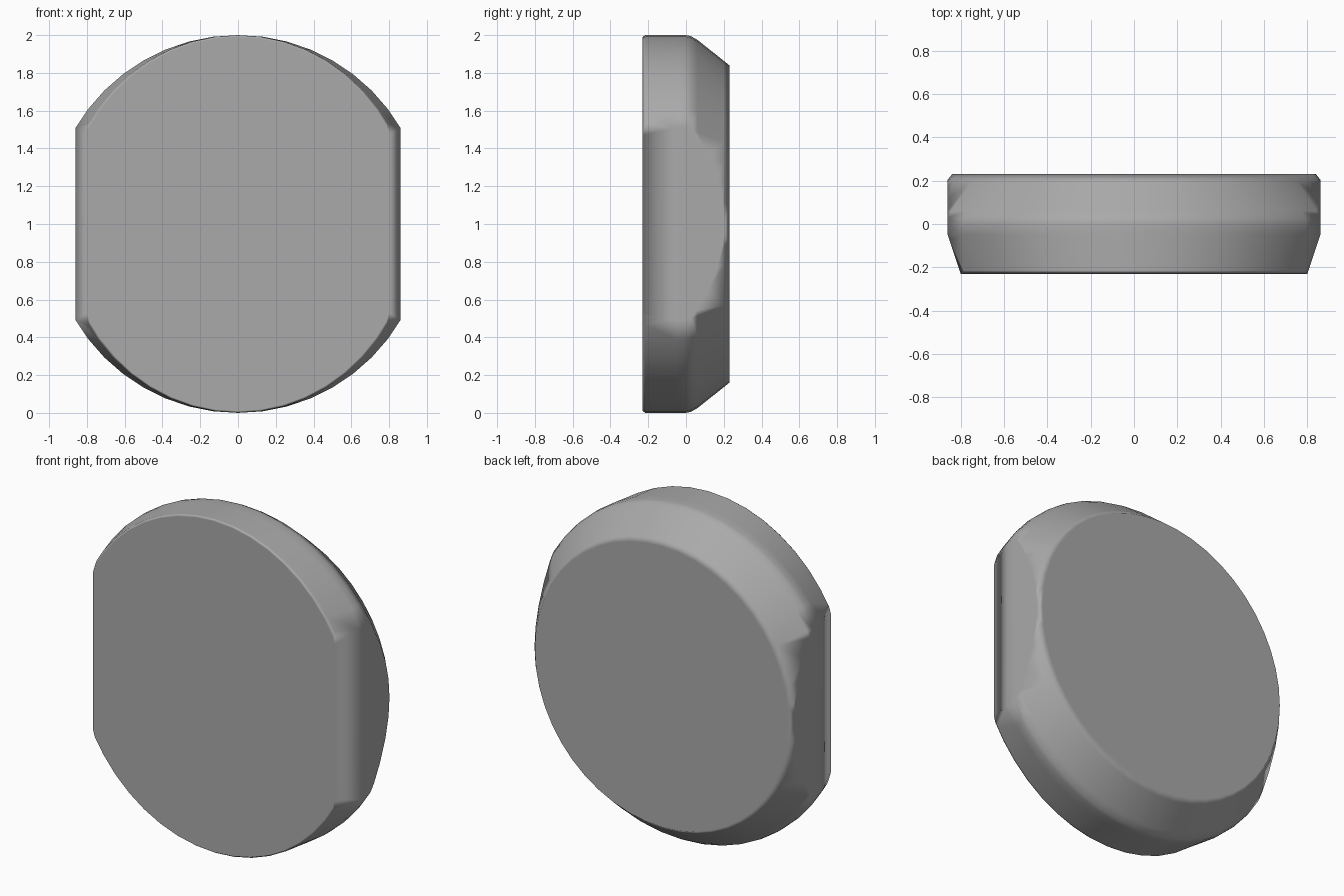
import bpy, bmesh, math
from mathutils import Vector

if "Cube" in bpy.data.objects:
    bpy.data.objects.remove(bpy.data.objects["Cube"])

HALF_W, SEGS = 0.86, 48
# (y, radius) profile turned about the y axis, front to back
PROFILE = [(-0.23, 0.99), (-0.215, 1.0), (-0.05, 1.0), (0.0, 1.0),
           (0.025, 0.995), (0.06, 0.975), (0.2, 0.864), (0.23, 0.84)]

bm = bmesh.new()


def cut(co, no, fill=True):
    """Slice by a plane; with fill, drop the outer side and close the hole."""
    res = bmesh.ops.bisect_plane(bm, geom=bm.verts[:] + bm.edges[:] + bm.faces[:],
                                 dist=1e-5, plane_co=co, plane_no=no, clear_outer=fill)
    if fill:
        edges = [g for g in res['geom_cut'] if isinstance(g, bmesh.types.BMEdge)]
        bmesh.ops.holes_fill(bm, edges=edges, sides=0)


# Turned disc body
rings = [[bm.verts.new((r * math.cos(2 * math.pi * i / SEGS), y,
                        r * math.sin(2 * math.pi * i / SEGS)))
          for i in range(SEGS)] for y, r in PROFILE]
for a, b in zip(rings, rings[1:]):
    for i in range(SEGS):
        j = (i + 1) % SEGS
        bm.faces.new((a[i], a[j], b[j], b[i]))
bm.faces.new(rings[0])
bm.faces.new(rings[-1])

# Flat cut on each side
for s in (-1, 1):
    cut((s * HALF_W, 0, 0), (s, 0, 0))

# Front part narrows sideways, starting from a crease on the flats
cut((0, -0.05, 0), (0, 1, 0), fill=False)
for v in bm.verts:
    v.co.x *= 1 - 0.07 * max(0.0, (-0.05 - v.co.y) / 0.18)

# Soften the four front corners
for sx in (-1, 1):
    for sz in (-1, 1):
        cut((sx * 0.861, -0.05, sz * 0.511),
            Vector((sx * 0.966, -0.39, sz * 0.259)).normalized())

bmesh.ops.translate(bm, verts=bm.verts[:], vec=(0, 0, 1))
bmesh.ops.recalc_face_normals(bm, faces=bm.faces[:])
for f in bm.faces:
    f.smooth = True

mesh = bpy.data.meshes.new("disc_body")
bm.to_mesh(mesh)
bm.free()
obj = bpy.data.objects.new("disc_body", mesh)
bpy.context.collection.objects.link(obj)

# Smooth shading that keeps the big faces flat
weighted = obj.modifiers.new("weighted_normals", 'WEIGHTED_NORMAL')
weighted.weight = 80

# Dark grey surface
mat = bpy.data.materials.new("dark_grey")
mat.diffuse_color = (0.4, 0.4, 0.4, 1)
mat.use_nodes = True
mat.node_tree.nodes["Principled BSDF"].inputs["Base Color"].default_value = mat.diffuse_color
mesh.materials.append(mat)
